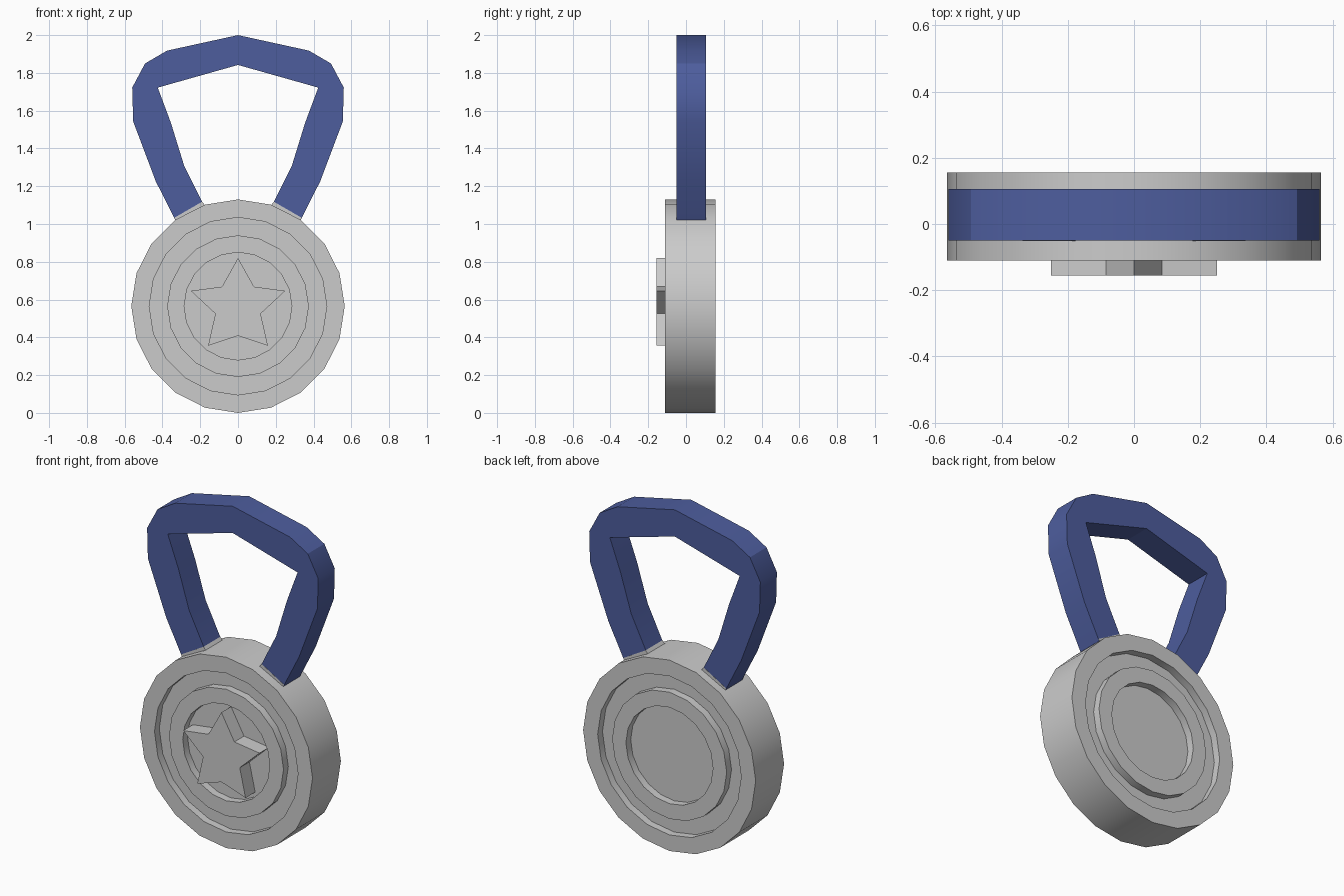
import bpy, bmesh, math

if "Cube" in bpy.data.objects:
    bpy.data.objects.remove(bpy.data.objects["Cube"])

BLUE = bpy.data.materials.new("ribbon_blue")
BLUE.diffuse_color = (0.075, 0.11, 0.34, 1)
BLUE.use_nodes = True
BLUE.node_tree.nodes["Principled BSDF"].inputs["Base Color"].default_value = BLUE.diffuse_color


def finish(name, bm, mat=None, smooth=True):
    bmesh.ops.recalc_face_normals(bm, faces=bm.faces)
    me = bpy.data.meshes.new(name)
    bm.to_mesh(me)
    bm.free()
    ob = bpy.data.objects.new(name, me)
    bpy.context.collection.objects.link(ob)
    if mat:
        me.materials.append(mat)
    if smooth:
        bpy.ops.object.select_all(action='DESELECT')
        bpy.context.view_layer.objects.active = ob
        ob.select_set(True)
        bpy.ops.object.shade_smooth_by_angle(angle=math.radians(30))
    return ob


def plate(name, outline, y0, y1, mat=None, smooth=False):
    """Extrude an (x, z) outline from y0 to y1."""
    bm = bmesh.new()
    face = bm.faces.new([bm.verts.new((x, y0, z)) for x, z in outline])
    new = bmesh.ops.extrude_face_region(bm, geom=[face], use_keep_orig=True)["geom"]
    for v in new:
        if isinstance(v, bmesh.types.BMVert):
            v.co.y = y1
    return finish(name, bm, mat, smooth)


def mirrored(half):
    """Complete a half outline that starts and ends on x = 0."""
    return half + [(-x, z) for x, z in reversed(half) if x > 0]


# medal disc: turned profile with a groove and a recessed centre on both faces
R, FRONT, BACK, DEPTH, SIDES = 0.565, -0.11, 0.155, 0.045, 20
steps = [(0.285, 1), (0.285, 0), (0.375, 0), (0.375, 1), (0.47, 1), (0.47, 0), (R, 0)]
profile = [(r, FRONT + d * DEPTH) for r, d in steps]
profile += [(r, BACK - d * DEPTH) for r, d in reversed(steps)]
bm = bmesh.new()
rings = []
for r, y in profile:
    rings.append([bm.verts.new((r * math.sin(a), y, R + r * math.cos(a)))
                  for a in (2 * math.pi * i / SIDES for i in range(SIDES))])
for a, b in zip(rings, rings[1:]):
    for i in range(SIDES):
        j = (i + 1) % SIDES
        bm.faces.new((a[i], a[j], b[j], b[i]))
bm.faces.new(rings[0])
bm.faces.new(rings[-1])
finish("medal_disc", bm)

# raised star on the front
star = [(0, 0.82), (0.085, 0.668), (0.25, 0.646), (0.12, 0.525), (0.158, 0.356), (0, 0.408)]
plate("star", mirrored(star), -0.155, FRONT + DEPTH + 0.005)

# ribbon loop: outer edge up one side and over, back along the inner edge
outer = [(0.332, 1.022), (0.435, 1.225), (0.555, 1.543), (0.56, 1.722),
         (0.492, 1.85), (0.375, 1.918), (0, 2.0)]
inner = [(0.187, 1.112), (0.285, 1.308), (0.355, 1.535), (0.425, 1.722), (0, 1.842)]
flip = lambda pts: [(-x, z) for x, z in pts]
loop = outer + flip(outer[:-1])[::-1] + flip(inner) + inner[:-1][::-1]
plate("ribbon", loop, -0.05, 0.105, BLUE, True)

# small grey feet where the ribbon meets the disc
for side, s in (("right", 1), ("left", -1)):
    foot = [(0.332, 1.022), (0.337, 1.033), (0.19, 1.118), (0.175, 1.1)]
    plate(f"ribbon_foot_{side}", [(s * x, z) for x, z in foot], -0.051, 0.106)
